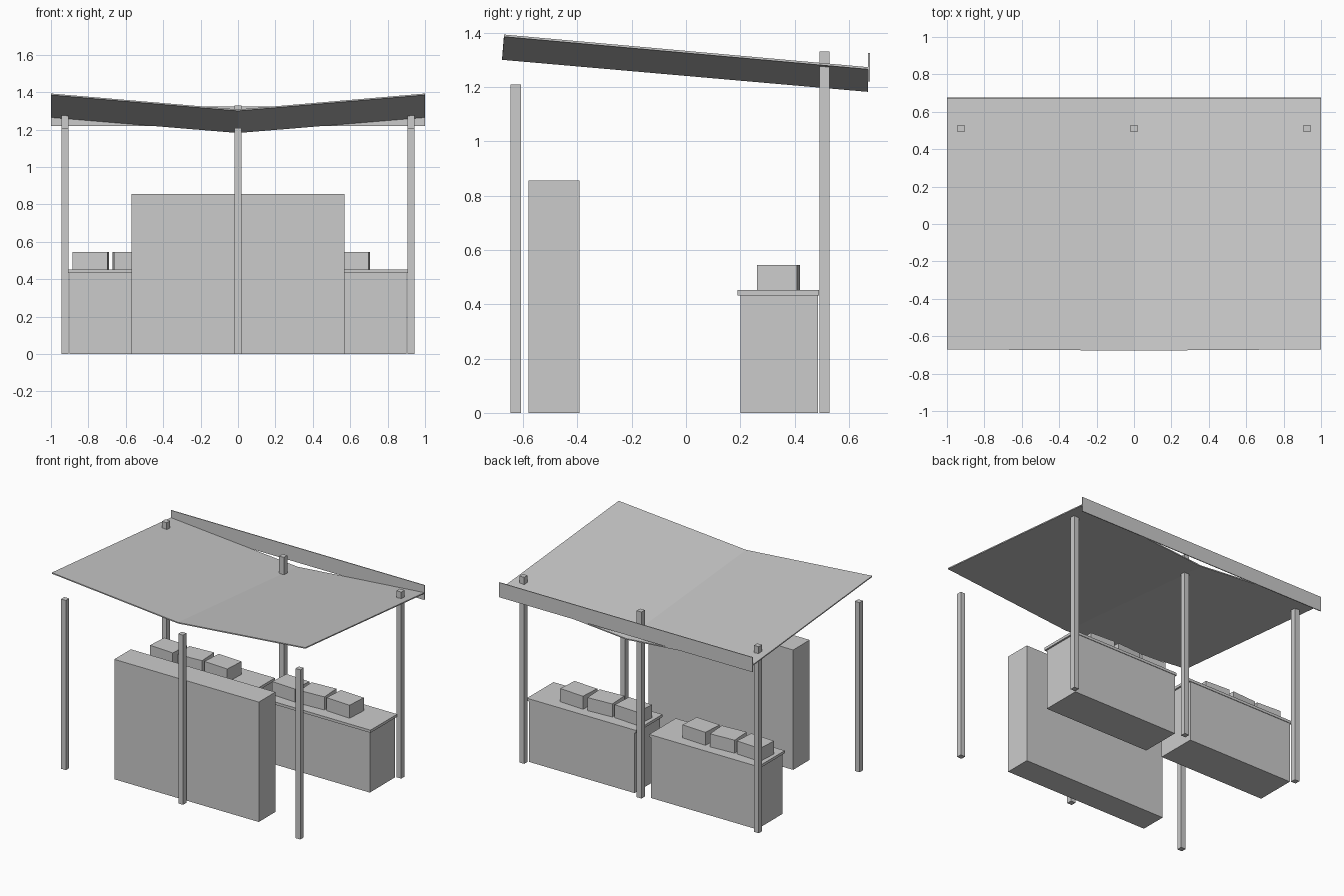
import bpy, bmesh
from mathutils import Matrix

if "Cube" in bpy.data.objects:
    bpy.data.objects.remove(bpy.data.objects["Cube"])

grey = bpy.data.materials.new("plain_grey")
grey.diffuse_color = (0.6, 0.6, 0.6, 1)
grey.use_nodes = True
grey.node_tree.nodes["Principled BSDF"].inputs["Base Color"].default_value = grey.diffuse_color


def finish(name, bm):
    bmesh.ops.recalc_face_normals(bm, faces=bm.faces[:])
    mesh = bpy.data.meshes.new(name)
    bm.to_mesh(mesh)
    bm.free()
    mesh.materials.append(grey)
    obj = bpy.data.objects.new(name, mesh)
    bpy.context.collection.objects.link(obj)
    return obj


def box(name, x, y, z, turn=0.0):
    """Box from (min, max) pairs, turned about its own vertical axis."""
    bm = bmesh.new()
    size = [b - a for a, b in (x, y, z)]
    bmesh.ops.create_cube(bm, size=1, matrix=Matrix.Diagonal((*size, 1)))
    obj = finish(name, bm)
    obj.location = [(a + b) / 2 for a, b in (x, y, z)]
    obj.rotation_euler.z = turn
    return obj


# Posts: short front row, taller back row that pokes through the roof
h = 0.0187
for row, y, top in (("front", -0.627, 1.21), ("back", 0.51, 1.33)):
    for side, x in (("left", -0.925), ("middle", 0), ("right", 0.925)):
        box(f"{row}_post_{side}", (x - h, x + h), (y - h, y + h), (0, top))

# Tall cabinet at the front
box("tall_cabinet", (-0.57, 0.57), (-0.58, -0.393), (0, 0.855))

# Two counters, each with a row of three slightly turned boxes
for side, cx in (("left", -0.4825), ("right", 0.4825)):
    box(f"counter_body_{side}", (cx - 0.4175, cx + 0.4175), (0.20, 0.486), (0, 0.433))
    box(f"counter_top_{side}", (cx - 0.43, cx + 0.43), (0.19, 0.49), (0.433, 0.452))
    for i in range(3):
        bx = cx - 0.09 + (i - 1) * 0.215
        box(f"counter_box_{side}_{i + 1}", (bx - 0.094, bx + 0.094),
            (0.267, 0.415), (0.452, 0.545), 0.06 if i == 1 else -0.06)

# Thin V-shaped roof sheet sloping down to the back
bm = bmesh.new()
under = []
for x, yf, zf, zb in ((-1, -0.67, 1.385, 1.265), (0, -0.677, 1.30, 1.182), (1, -0.67, 1.385, 1.265)):
    under.append((bm.verts.new((x, yf, zf)), bm.verts.new((x, 0.671, zb))))
faces = [bm.faces.new((a[0], b[0], b[1], a[1])) for a, b in zip(under, under[1:])]
ext = bmesh.ops.extrude_face_region(bm, geom=faces, use_keep_orig=True)
for v in ext["geom"]:
    if isinstance(v, bmesh.types.BMVert):
        v.co.z += 0.008
finish("roof_sheet", bm)

# Upright board along the back edge of the roof
box("back_board", (-1, 1), (0.671, 0.677), (1.22, 1.325))
